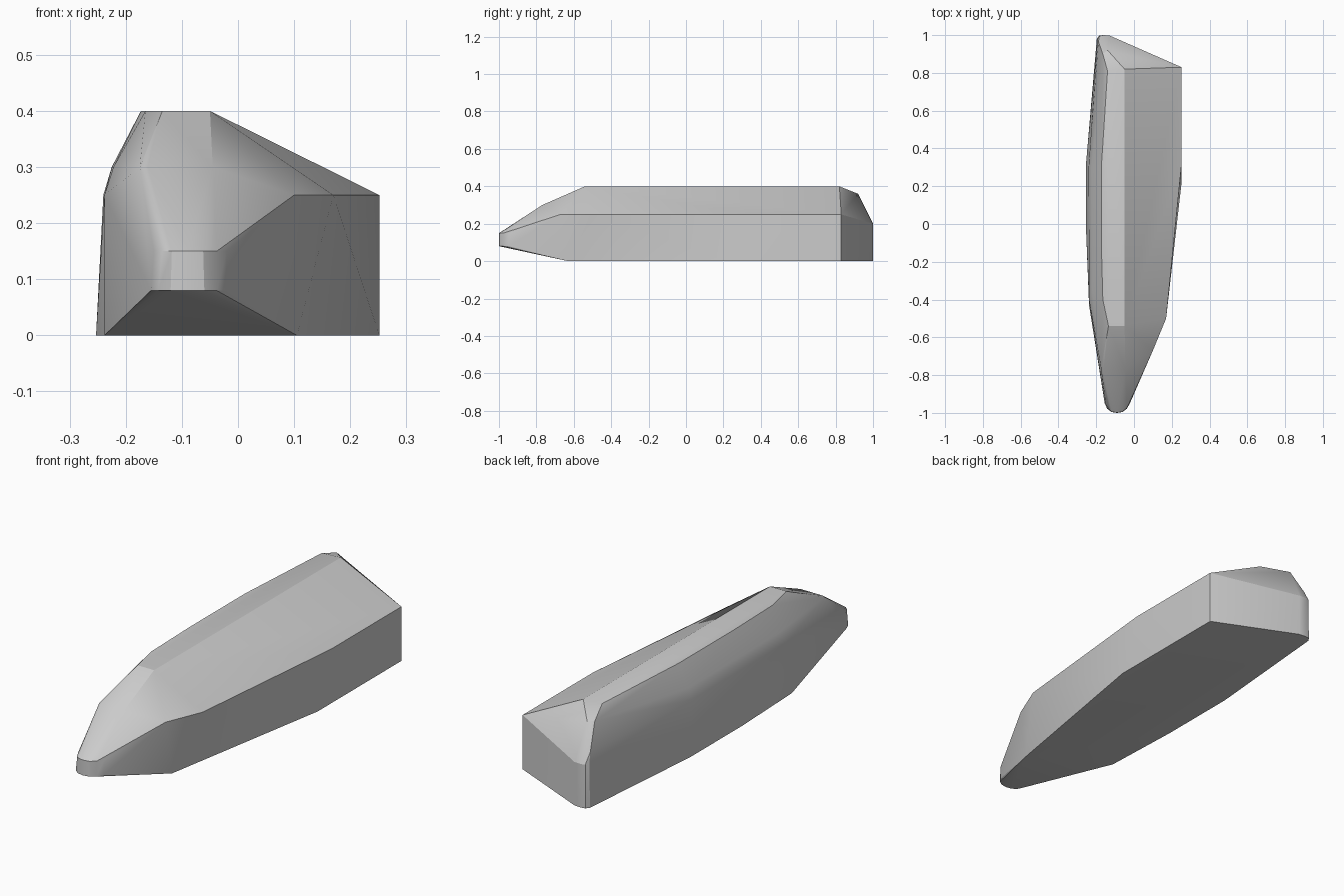
import bpy, bmesh

if "Cube" in bpy.data.objects:
    bpy.data.objects.remove(bpy.data.objects["Cube"])

# Outlines of the hull at each height: z -> (x, y)
outlines = {
    # flat keel
    0.0: [(.252, .83), (.252, .22), (.105, -.63), (-.238, -.43), (-.253, -.05),
          (-.253, .33), (-.197, .98), (-.185, .997), (-.165, 1), (-.13, .998)],
    # blunt rounded nose, lower and upper rim
    .08: [(-.155, -.95), (-.142, -.978), (-.12, -.995), (-.09, -1),
          (-.06, -.995), (-.038, -.978), (-.022, -.95)],
    .15: [(-.15, -.95), (-.135, -.978), (-.118, -.994), (-.09, -.999),
          (-.062, -.994), (-.038, -.975), (-.02, -.945)],
    # stern upper rim
    .2: [(-.193, .98), (-.183, .995), (-.165, 1), (-.13, .998)],
    # side ridge
    .25: [(.252, .83), (.252, .32), (.17, -.5), (.1, -.67),
          (-.238, -.4), (-.24, .3), (-.188, .965)],
    # sloping bow and stern shoulders
    .3: [(-.175, -.76), (-.16, -.768), (-.045, -.768), (-.222, -.35), (-.225, .3)],
    .36: [(-.165, .90), (-.14, .92), (-.15, -.63)],
    # flat deck
    .4: [(-.05, .82), (-.14, .81), (-.173, .3), (-.173, -.1),
         (-.165, -.4), (-.135, -.54), (-.05, -.54)],
}

bm = bmesh.new()
for z, pts in outlines.items():
    for x, y in pts:
        bm.verts.new((x, y, z))
res = bmesh.ops.convex_hull(bm, input=bm.verts[:])
loose = [v for v in bm.verts if not v.link_faces]
bmesh.ops.delete(bm, geom=loose, context='VERTS')
bmesh.ops.dissolve_limit(bm, angle_limit=.01, verts=bm.verts[:], edges=bm.edges[:])
bmesh.ops.recalc_face_normals(bm, faces=bm.faces[:])

mesh = bpy.data.meshes.new("faceted_hull")
bm.to_mesh(mesh)
bm.free()
hull = bpy.data.objects.new("faceted_hull", mesh)
bpy.context.collection.objects.link(hull)
bpy.context.view_layer.objects.active = hull
hull.select_set(True)
bpy.ops.object.shade_smooth_by_angle(angle=.4)
